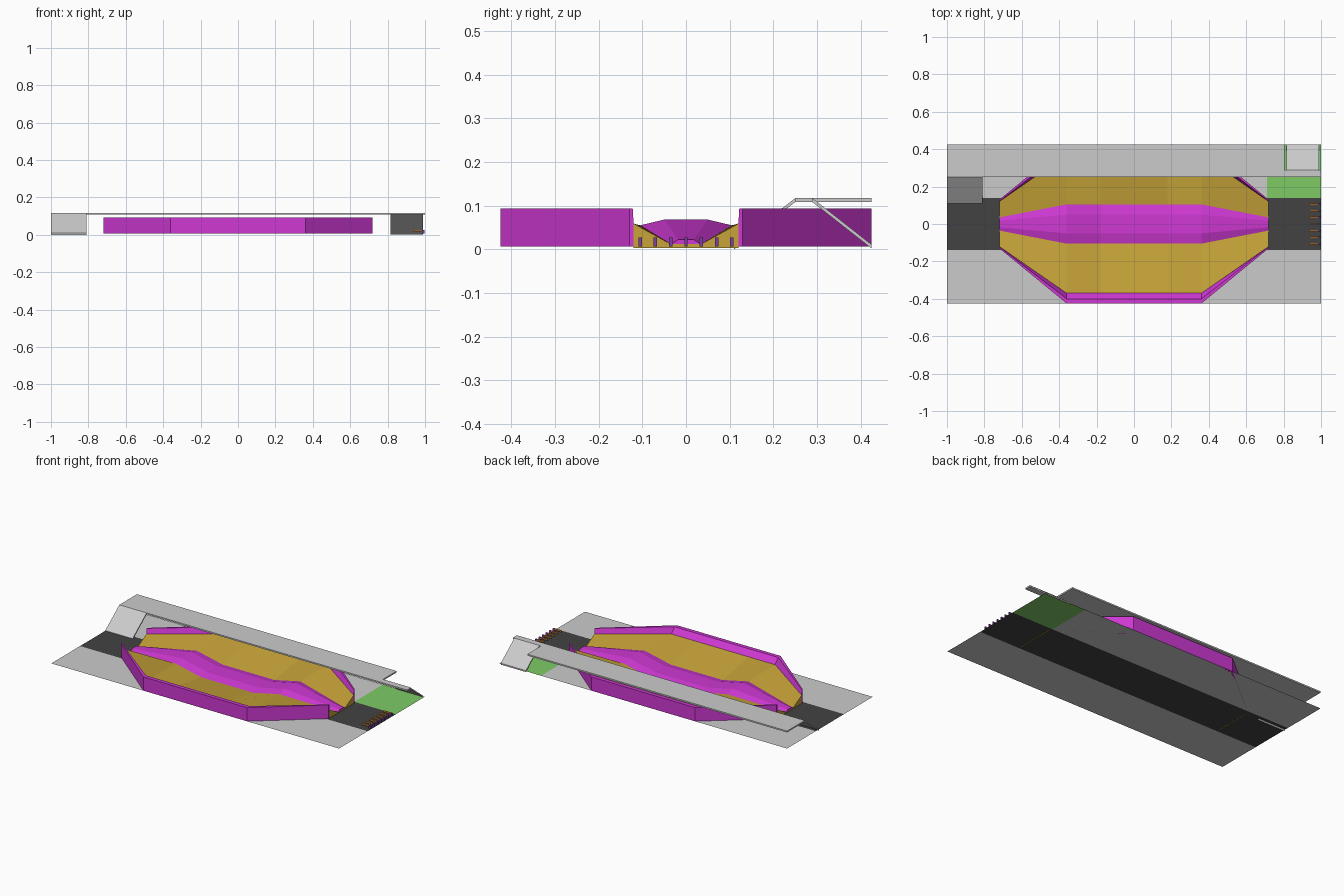
import bpy

if "Cube" in bpy.data.objects:
    bpy.data.objects.remove(bpy.data.objects["Cube"])

GROUND = 0.007


def mat(name, r, g, b):
    m = bpy.data.materials.new(name)
    m.diffuse_color = (r, g, b, 1)
    m.use_nodes = True
    m.node_tree.nodes["Principled BSDF"].inputs["Base Color"].default_value = m.diffuse_color
    return m


GOLD = mat("gold", 0.57, 0.37, 0.04)
MAGENTA = mat("magenta", 0.62, 0.04, 0.65)
DARK = mat("dark_grey", 0.055, 0.055, 0.055)
GREEN = mat("green", 0.21, 0.6, 0.13)
ORANGE = mat("orange", 0.8, 0.3, 0.05)
PURPLE = mat("purple", 0.2, 0.05, 0.35)


def make(name, verts, faces, material=None):
    me = bpy.data.meshes.new(name)
    me.from_pydata(verts, [], faces)
    me.update()
    ob = bpy.data.objects.new(name, me)
    bpy.context.collection.objects.link(ob)
    if material:
        me.materials.append(material)
    return ob


def plane(name, x0, x1, y0, y1, material=None):
    make(name, [(x0, y0, GROUND), (x1, y0, GROUND), (x1, y1, GROUND), (x0, y1, GROUND)],
         [(0, 1, 2, 3)], material)


def prism(name, bottom, top, material=None):
    n = len(bottom)
    faces = [tuple(range(n))[::-1], tuple(range(n, 2 * n))]
    faces += [(i, (i + 1) % n, n + (i + 1) % n, n + i) for i in range(n)]
    return make(name, bottom + top, faces, material)


def slab(name, outline, thick):
    """Thin slab hanging below a counter-clockwise top outline."""
    return prism(name, [(x, y, z - thick) for x, y, z in outline], outline)


def box(name, x0, x1, y0, y1, z0, z1, material=None):
    o = [(x0, y0), (x1, y0), (x1, y1), (x0, y1)]
    prism(name, [(*p, z0) for p in o], [(*p, z1) for p in o], material)


def loft(name, rows, material, caps=False):
    """Skin between rows of points with equal counts."""
    n = len(rows[0])
    faces = [(r * n + i, (r + 1) * n + i, (r + 1) * n + i + 1, r * n + i + 1)
             for r in range(len(rows) - 1) for i in range(n - 1)]
    if caps:
        faces += [tuple(range(n)), tuple(range((len(rows) - 1) * n, len(rows) * n))[::-1]]
    return make(name, [p for row in rows for p in row], faces, material)


# Ground strips
plane("front_ground", -1, 1, -0.425, -0.14)
plane("road", -1, 1, -0.14, 0.14, DARK)
plane("back_ground", -1, 0.71, 0.14, 0.425)
plane("grass", 0.71, 1, 0.14, 0.425, GREEN)

# Stations along the terrain: x, rim y, strip edge (y, z), strip crown (y, z)
half = [(0.72, 0.12, 0.035, 0.012, 0.018, 0.022),
        (0.36, 0.37, 0.105, 0.055, 0.05, 0.068),
        (0.18, 0.37, 0.105, 0.016, 0.05, 0.028)]
stations = [(-s[0], *s[1:]) for s in half] + half[::-1]
RIM = 0.059

# Central raised strip
loft("centre_strip", [[(x, ey, ez), (x, cy, cz), (x, -cy, cz), (x, -ey, ez)][::-1]
                      for x, ry, ey, ez, cy, cz in stations], MAGENTA, caps=True)

for side, word in ((-1, "front"), (1, "back")):
    # Sloping banks
    rows = [[(x, side * ey, ez), (x, side * ry, RIM)] for x, ry, ey, ez, cy, cz in stations]
    if side < 0:
        rows = [r[::-1] for r in rows]
    loft(word + "_bank", rows, GOLD)

    # Boundary wall, tapering to its ends
    wall = []
    for x, outer, top, inner in ((-0.72, 0.13, 0.122, 0.12), (-0.36, 0.425, 0.4, 0.37),
                                 (0.36, 0.425, 0.4, 0.37), (0.72, 0.13, 0.122, 0.12)):
        pts = [(inner, GROUND), (inner, RIM), (top, 0.093), (outer, 0.093),
               (outer, GROUND), (inner, GROUND)]
        row = [(x, side * y, z) for y, z in pts]
        wall.append(row if side < 0 else row[::-1])
    loft(word + "_wall", wall, MAGENTA, caps=True)

# Terrain end faces
for s, word in ((-1, "left"), (1, "right")):
    pts = [(-0.12, 0.003), (0.12, 0.003), (0.12, RIM), (0.035, 0.012),
           (-0.035, 0.012), (-0.12, RIM)]
    make(word + "_end_face", [(s * 0.72, y, z) for y, z in pts[::s]],
         [tuple(range(6))], GOLD)

# Overhead deck with a ramp notch, plus the two ramps
H = 0.117
slab("deck", [(x, y, H) for x, y in ((-1, 0.25), (1, 0.25), (1, 0.29), (0.805, 0.29),
                                     (0.805, 0.425), (-1, 0.425))], 0.009)
slab("left_ramp", [(-1, 0.11, 0.009), (-0.81, 0.11, 0.009),
                   (-0.81, 0.25, H), (-1, 0.25, H)], 0.009)
slab("right_ramp", [(0.815, 0.29, H), (0.99, 0.29, H),
                    (0.99, 0.425, 0.011), (0.815, 0.425, 0.011)], 0.009)

# Row of small starting gates
for i in range(7):
    y = (i - 3) * 0.035
    box(f"gate_bar_{i}", 0.937, 0.985, y - 0.004, y + 0.004, 0.019, 0.027, ORANGE)
    box(f"gate_post_{i}", 0.985, 0.997, y - 0.004, y + 0.004, GROUND, 0.027, PURPLE)
